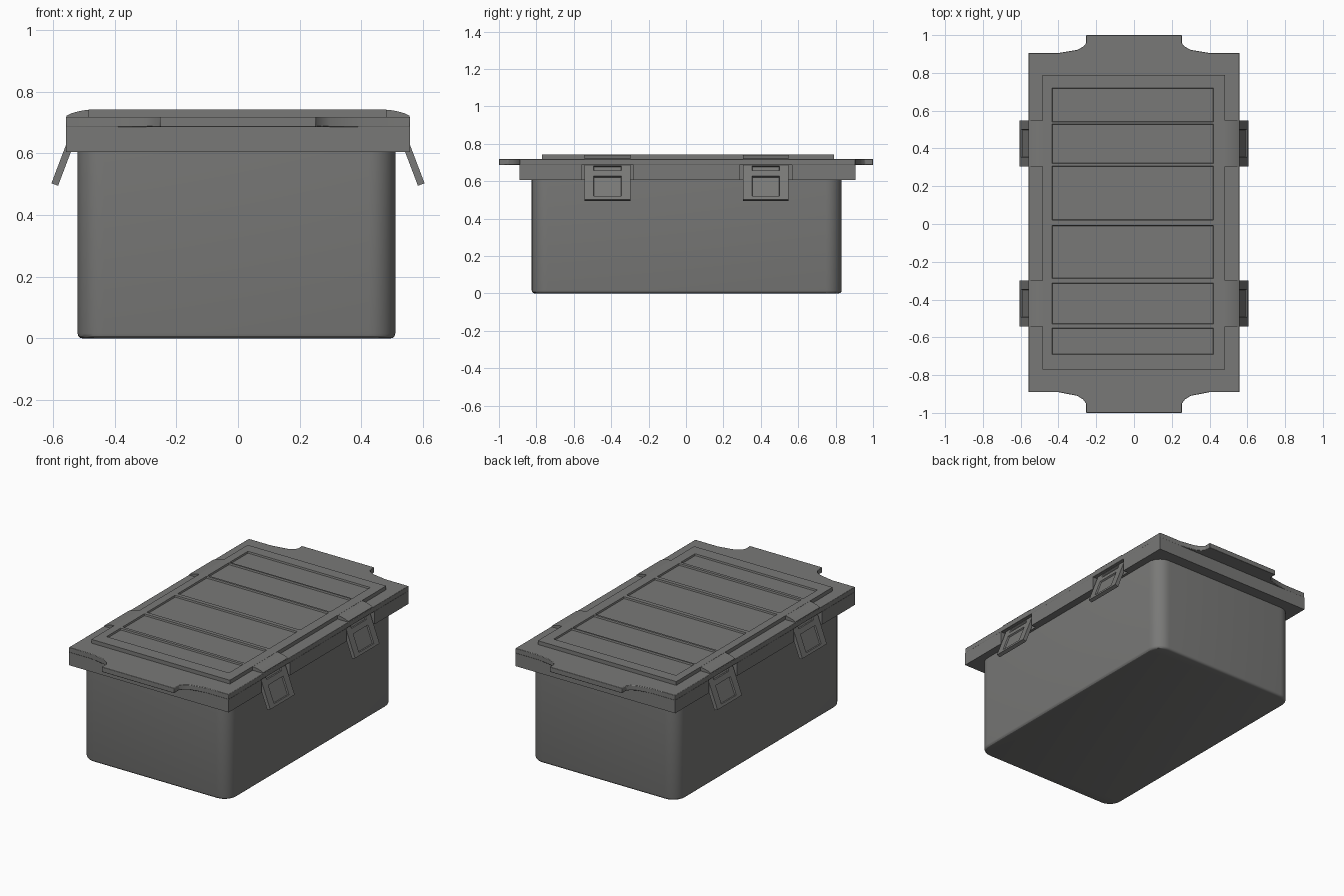
import bpy, bmesh, math
from mathutils import Matrix, Vector

if "Cube" in bpy.data.objects:
    bpy.data.objects.remove(bpy.data.objects["Cube"])

grey = bpy.data.materials.new("dark_grey_plastic")
grey.diffuse_color = (0.19, 0.19, 0.185, 1)
grey.use_nodes = True
grey.node_tree.nodes["Principled BSDF"].inputs["Base Color"].default_value = grey.diffuse_color


def finish(name, bm, bevel=0.0, smooth=30):
    bmesh.ops.recalc_face_normals(bm, faces=bm.faces[:])
    me = bpy.data.meshes.new(name)
    bm.to_mesh(me)
    bm.free()
    me.materials.append(grey)
    ob = bpy.data.objects.new(name, me)
    bpy.context.collection.objects.link(ob)
    if bevel:
        m = ob.modifiers.new("bevel", 'BEVEL')
        m.width, m.segments = bevel, 2
    bpy.ops.object.select_all(action='DESELECT')
    bpy.context.view_layer.objects.active = ob
    ob.select_set(True)
    bpy.ops.object.shade_smooth_by_angle(angle=math.radians(smooth))
    return ob


def prism(points, direction):
    """Extrude a closed 3D outline along a direction."""
    bm = bmesh.new()
    face = bm.faces.new([bm.verts.new(p) for p in points])
    ext = bmesh.ops.extrude_face_region(bm, geom=[face], use_keep_orig=True)
    verts = [g for g in ext['geom'] if isinstance(g, bmesh.types.BMVert)]
    bmesh.ops.translate(bm, vec=direction, verts=verts)
    return bm


def grid_plate(us, vs, cells, thick, depth, matrix):
    """Plate whose front is a grid; the chosen cells are sunk in."""
    bm = bmesh.new()
    g = [[bm.verts.new((u, v, 0)) for v in vs] for u in us]
    sunk = []
    for i in range(len(us) - 1):
        for j in range(len(vs) - 1):
            f = bm.faces.new((g[i][j], g[i + 1][j], g[i + 1][j + 1], g[i][j + 1]))
            if (i, j) in cells:
                sunk.append(f)
    rim = [e for e in bm.edges if e.is_boundary]
    ext = bmesh.ops.extrude_edge_only(bm, edges=rim)['geom']
    bmesh.ops.translate(bm, vec=(0, 0, -thick),
                        verts=[x for x in ext if isinstance(x, bmesh.types.BMVert)])
    bmesh.ops.holes_fill(bm, edges=[x for x in ext if isinstance(x, bmesh.types.BMEdge)], sides=0)
    bmesh.ops.inset_individual(bm, faces=sunk, thickness=0.004, depth=-depth)
    bmesh.ops.transform(bm, matrix=matrix, verts=bm.verts[:])
    return bm


latch_y = (0.427, -0.42)

# Tub body with rounded corners and a soft bottom edge
x0, x1, y0, y1 = -0.52, 0.51, -0.825, 0.832
bm = prism([(x0, y0, 0), (x1, y0, 0), (x1, y1, 0), (x0, y1, 0)], (0, 0, 0.61))
up = [e for e in bm.edges if abs(e.verts[0].co.z - e.verts[1].co.z) > 0.1]
bmesh.ops.bevel(bm, geom=up, offset=0.085, segments=7, profile=0.5, affect='EDGES')
low = [e for e in bm.edges if max(v.co.z for v in e.verts) < 0.001]
bmesh.ops.bevel(bm, geom=low, offset=0.016, segments=3, profile=0.5, affect='EDGES')
finish("tub_body", bm)

# Rim collar, notched where the latches sit
ry0, ry1, rx = -0.89, 0.905, 0.558
right = [(rx, ry0)]
for cy in sorted(latch_y):
    right += [(rx, cy - 0.14), (0.526, cy - 0.14), (0.526, cy + 0.14), (rx, cy + 0.14)]
right.append((rx, ry1))
outline = right + [(-x, y) for x, y in reversed(right)]
finish("rim_collar", prism([(x, y, 0.605) for x, y in outline], (0, 0, 0.082)))

# Lid plate with a flared grip tab at each end
tab = [(rx, 0.0), (0.40, 0.0), (0.30, 0.018), (0.27, 0.035), (0.253, 0.055), (0.253, 0.1)]
back = [(x, ry1 + d * 0.95) for x, d in tab]
front = [(x, ry0 - d * 1.1) for x, d in tab]
half = front[::-1] + back
outline = half + [(-x, y) for x, y in reversed(half)]
finish("lid_plate", prism([(x, y, 0.686) for x, y in outline], (0, 0, 0.032)), bevel=0.003)

# Raised lid panel with six sunken fields between thin ribs
xs = [-0.485, -0.435, 0.42, 0.482]
ys = [-0.77, -0.69, -0.55, -0.53, -0.313, -0.288, -0.007, 0.02,
      0.307, 0.32, 0.53, 0.54, 0.72, 0.79]
fields = {(1, j) for j in range(1, 12, 2)}
finish("lid_panel", grid_plate(xs, ys, fields, 0.026, 0.01, Matrix.Translation((0, 0, 0.742))))

profile = [(0.47, 0.71), (0.47, 0.7415), (0.49, 0.741), (0.515, 0.737),
           (0.54, 0.730), (0.556, 0.722), (0.556, 0.71)]
tilt = math.atan2(0.072, 0.19)
for side, label in ((1, "right"), (-1, "left")):
    for cy, end in zip(latch_y, ("back", "front")):
        # Curved hinge cover running from the panel to the lid edge
        pts = [(side * x, cy - 0.122, z) for x, z in profile]
        finish(f"hinge_cover_{label}_{end}", prism(pts, (0, 0.244, 0)))
        # Slanted latch with a sunken window and a slot above it
        u = Vector((0, side, 0))
        v = Vector((-side * math.sin(tilt), 0, math.cos(tilt)))
        w = u.cross(v)
        m = Matrix((u, v, w)).transposed().to_4x4()
        m.translation = (side * 0.605, cy, 0.503)
        finish(f"latch_{label}_{end}",
               grid_plate([-0.122, -0.074, 0.074, 0.122],
                          [0, 0.018, 0.132, 0.165, 0.19, 0.2],
                          {(1, 1), (1, 3)}, 0.023, 0.009, m))
